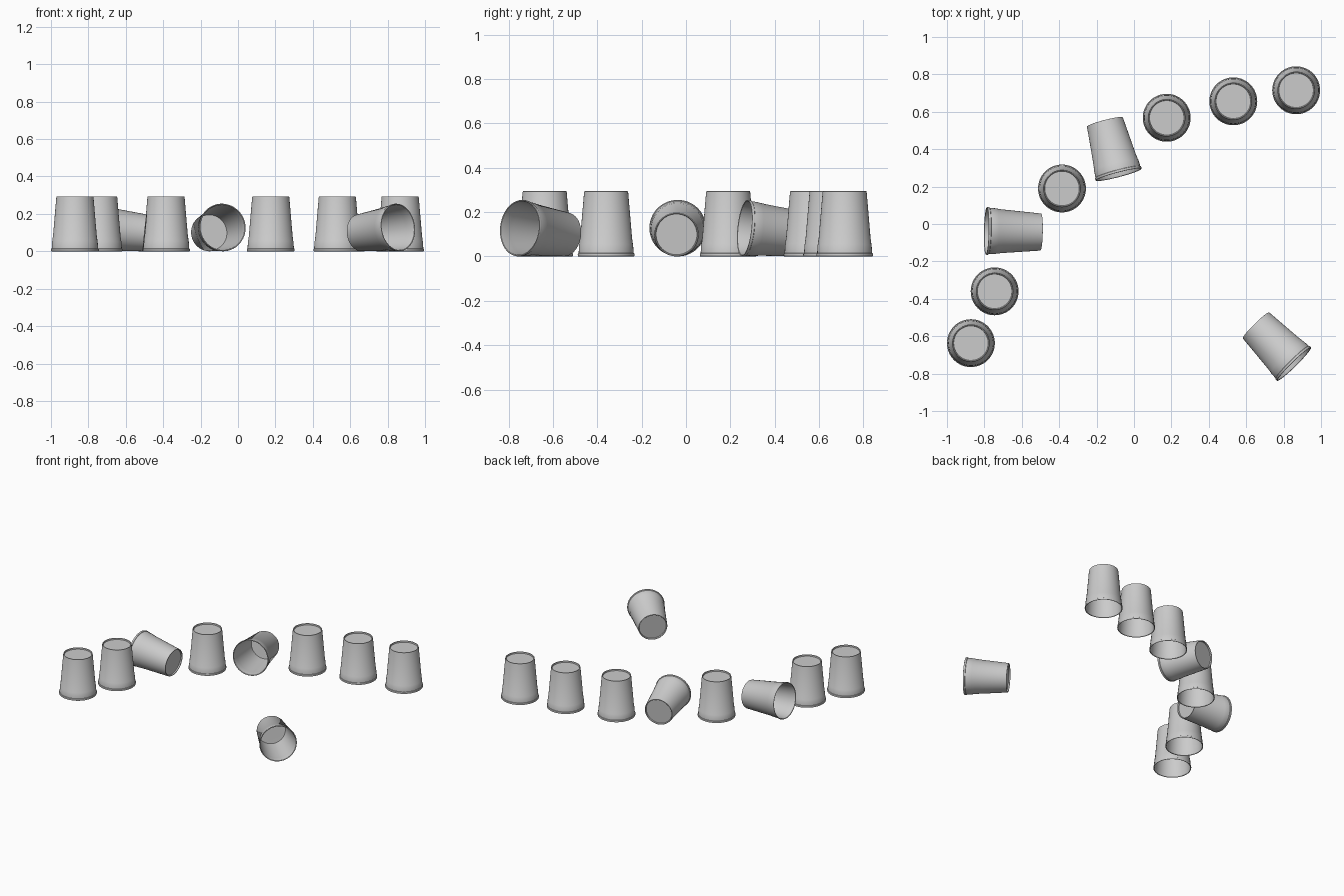
import bpy, bmesh, math
from mathutils import Matrix, Vector

if "Cube" in bpy.data.objects:
    bpy.data.objects.remove(bpy.data.objects["Cube"])

SEG = 64
R_OPEN, R_END, H = 0.128, 0.0995, 0.294

# Cup cross-section (radius, height), mouth down: recessed base, outer wall, lip, inner wall
PROFILE = [(0, .283), (.092, .283), (.0935, .292), (.0955, .294), (.098, .2935), (.0995, .288),
           (.1175, .076), (.1187, .074), (.1203, .056), (.1215, .054), (.1240, .015),
           (.1270, .013), (.128, .007), (.127, .001), (.125, 0), (.122, .002), (.1205, .008),
           (.1175, .054), (.1160, .074), (.0955, .278), (0, .279)]


def cup_mesh():
    bm = bmesh.new()
    rings = []
    for r, z in PROFILE:
        n = SEG if r > 0 else 1
        rings.append([bm.verts.new((r * math.cos(2 * math.pi * i / SEG),
                                    r * math.sin(2 * math.pi * i / SEG), z)) for i in range(n)])
    for a, b in zip(rings, rings[1:]):
        for i in range(SEG):
            j = (i + 1) % SEG
            if len(a) == 1:
                bm.faces.new((a[0], b[i], b[j]))
            elif len(b) == 1:
                bm.faces.new((a[j], a[i], b[0]))
            else:
                bm.faces.new((a[i], b[i], b[j], a[j]))
    bmesh.ops.recalc_face_normals(bm, faces=bm.faces)
    me = bpy.data.meshes.new("cup")
    bm.to_mesh(me)
    bm.free()
    me.shade_smooth()
    me.set_sharp_from_angle(angle=math.radians(35))
    return me


def place(name, matrix):
    ob = bpy.data.objects.new(name, mesh)
    bpy.context.collection.objects.link(ob)
    ob.matrix_world = matrix


mesh = cup_mesh()

# Upright cups, standing mouth down along an arc
for i, (x, y) in enumerate([(-.872, -.637), (-.745, -.36), (-.385, .19),
                            (.175, .568), (.531, .656), (.867, .715)]):
    place(f"upright_cup_{i + 1}", Matrix.Translation((x, y, 0)))

# Fallen cups, resting on their tapered side: mouth centre and base centre in plan
tilt = math.atan((R_OPEN - R_END) / (H - .013))
for i, (mouth, base) in enumerate([((-.79, -.037), (-.497, -.043)),
                                   ((-.083, .267), (-.155, .543)),
                                   ((.853, -.746), (.655, -.545))]):
    m, b = Vector(mouth), Vector(base)
    d = (b - m).normalized()
    start = (m + b) / 2 - d * H / 2 * math.cos(tilt)
    turn = Matrix.Rotation(math.atan2(d.y, d.x), 4, 'Z')
    lean = Matrix.Rotation(math.pi / 2 + tilt, 4, 'Y')
    height = R_OPEN * math.cos(tilt) + .007 * math.sin(tilt)
    place(f"fallen_cup_{i + 1}", Matrix.Translation((start.x, start.y, height)) @ turn @ lean)
